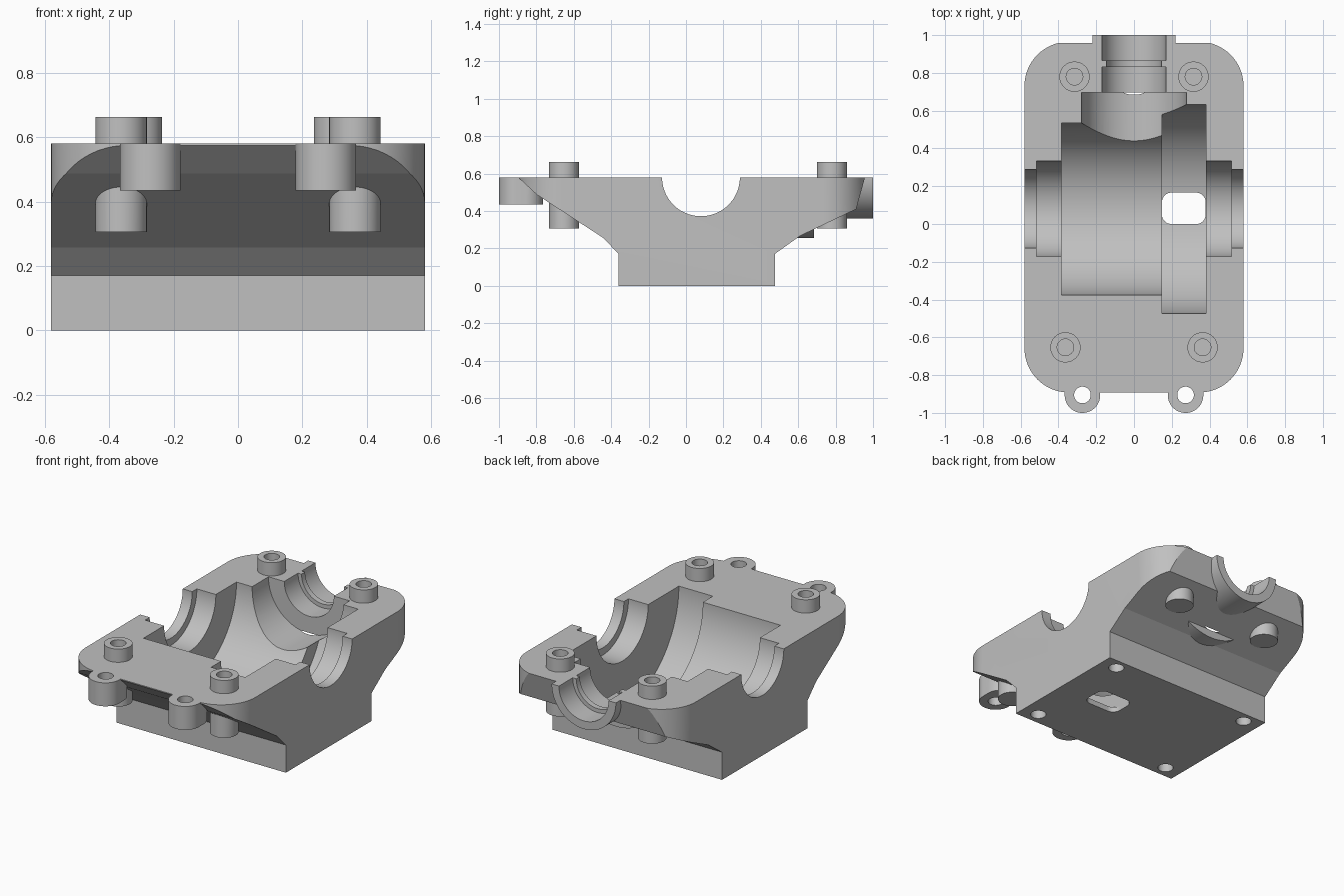
import bpy, bmesh, math
from mathutils import Vector

cube = bpy.data.objects.get("Cube")
if cube:
    bpy.data.objects.remove(cube, do_unlink=True)

TOP = 0.58           # split plane height, also the height of both bore axes
BORE_Y = 0.08        # cross bore centre

grey = bpy.data.materials.new("cast_grey")
grey.use_nodes = True
colour = (0.53, 0.53, 0.53, 1)
grey.diffuse_color = colour
grey.node_tree.nodes["Principled BSDF"].inputs["Base Color"].default_value = colour


def make(name, bm):
    bmesh.ops.recalc_face_normals(bm, faces=bm.faces)
    mesh = bpy.data.meshes.new(name)
    bm.to_mesh(mesh)
    bm.free()
    mesh.materials.append(grey)
    ob = bpy.data.objects.new(name, mesh)
    bpy.context.collection.objects.link(ob)
    return ob


def prism(name, outline, start, length):
    """Extrude a closed outline of 3D points along a vector."""
    bm = bmesh.new()
    face = bm.faces.new([bm.verts.new(Vector(p) + Vector(start)) for p in outline])
    new = bmesh.ops.extrude_face_region(bm, geom=[face])["geom"]
    bmesh.ops.translate(bm, vec=length,
                        verts=[v for v in new if isinstance(v, bmesh.types.BMVert)])
    return make(name, bm)


def rounded_rect(x0, x1, y0, y1, r, steps=16):
    pts = []
    corners = [(x1 - r, y1 - r), (x0 + r, y1 - r), (x0 + r, y0 + r), (x1 - r, y0 + r)]
    for quarter, (cx, cy) in enumerate(corners):
        for i in range(steps + 1):
            a = math.pi / 2 * (quarter + i / steps)
            pts.append((cx + r * math.cos(a), cy + r * math.sin(a), 0))
    return pts


def lathe(name, axis, centre, stations, segs=96):
    """Turned solid: (position, radius) stations along an axis."""
    bm = bmesh.new()
    rings = []
    for pos, r in stations:
        ring = []
        for i in range(segs):
            a = 2 * math.pi * (i + 0.5) / segs
            p = [r * math.cos(a), r * math.sin(a)]
            p.insert("xyz".index(axis), pos)
            ring.append(bm.verts.new(Vector(p) + Vector(centre)))
        rings.append(ring)
    for a, b in zip(rings, rings[1:]):
        for i in range(segs):
            j = (i + 1) % segs
            bm.faces.new((a[i], a[j], b[j], b[i]))
    bm.faces.new(rings[0])
    bm.faces.new(rings[-1])
    return make(name, bm)


def combine(target, tool, operation):
    mod = target.modifiers.new(operation, "BOOLEAN")
    mod.operation = operation
    mod.solver = "EXACT"
    mod.object = tool
    bpy.context.view_layer.objects.active = target
    bpy.ops.object.modifier_apply(modifier=mod.name)
    bpy.data.objects.remove(tool, do_unlink=True)


# Main casting: side profile trimmed by the rounded plan outline
side = [(-0.36, 0), (0.476, 0), (0.476, 0.171), (0.61, 0.267), (0.91, 0.41),
        (0.957, TOP), (0.957, 0.8), (-0.91, 0.8), (-0.898, TOP),
        (-0.797, 0.487), (-0.444, 0.257), (-0.36, 0.171)]
housing = prism("housing", [(0, y, z) for y, z in side], (-0.7, 0, 0), (1.4, 0, 0))
plan = prism("plan", rounded_rect(-0.58, 0.58, -0.892, 0.965, 0.235), (0, 0, -0.2), (0, 0, 1.2))
combine(housing, plan, "INTERSECT")

# Shaft nose, bearing swell beneath it, and the two front lugs
axis_point = (0, 0, TOP)
combine(housing, lathe("nose", "y", axis_point, [(0.75, 0.22), (1, 0.22)]), "UNION")
combine(housing, lathe("swell", "y", axis_point, [(0.5, 0.325), (0.685, 0.325)]), "UNION")
for x in (-0.273, 0.273):
    lug = prism("lug", rounded_rect(x - 0.094, x + 0.094, -1, -0.765, 0.0935),
                (0, 0, 0.435), (0, 0, 0.3))
    combine(housing, lug, "UNION")

# Flat split face
lid = prism("lid", rounded_rect(-2, 2, -2, 2, 0.1), (0, 0, TOP), (0, 0, 2))
combine(housing, lid, "DIFFERENCE")

# Screw bosses
bosses = [(s * x, y) for s in (-1, 1) for x, y in ((0.315, 0.78), (0.363, -0.653))]
for x, y in bosses:
    combine(housing, lathe("boss", "z", (x, y, 0), [(0.306, 0.08), (0.662, 0.08)], 48), "UNION")

# Stepped cross bore with its wide gear groove
cross = [(-0.7, 0.208), (-0.515, 0.208), (-0.515, 0.253), (-0.385, 0.253),
         (-0.385, 0.455), (0.147, 0.455), (0.147, 0.553), (0.38, 0.553),
         (0.38, 0.253), (0.515, 0.253), (0.515, 0.208), (0.7, 0.208)]
combine(housing, lathe("cross_bore", "x", (0, BORE_Y, TOP), cross, 128), "DIFFERENCE")

# Stepped shaft bore through the nose
shaft = [(0.1, 0.278), (0.695, 0.278), (0.695, 0.17), (0.83, 0.17), (0.83, 0.146),
         (0.865, 0.146), (0.865, 0.17), (1.1, 0.17)]
combine(housing, lathe("shaft_bore", "y", axis_point, shaft), "DIFFERENCE")

# Drain slot, screw holes, lug holes and mounting holes
slot = prism("slot", rounded_rect(0.148, 0.379, 0, 0.166, 0.05), (0, 0, -0.1), (0, 0, 0.3))
combine(housing, slot, "DIFFERENCE")
holes = [(x, y, 0.4, 0.8) for x, y in bosses]
for s in (-1, 1):
    holes += [(s * 0.273, -0.905, 0.3, 0.8), (s * 0.475, 0.408, -0.1, 0.15),
              (s * 0.475, -0.286, -0.1, 0.15)]
for x, y, low, high in holes:
    combine(housing, lathe("hole", "z", (x, y, 0), [(low, 0.044), (high, 0.044)], 48), "DIFFERENCE")

# Smooth bores, crisp edges
housing.data.materials.clear()
housing.data.materials.append(grey)
bpy.ops.object.select_all(action="DESELECT")
housing.select_set(True)
bpy.context.view_layer.objects.active = housing
bpy.ops.object.shade_smooth_by_angle(angle=math.radians(8.5))
